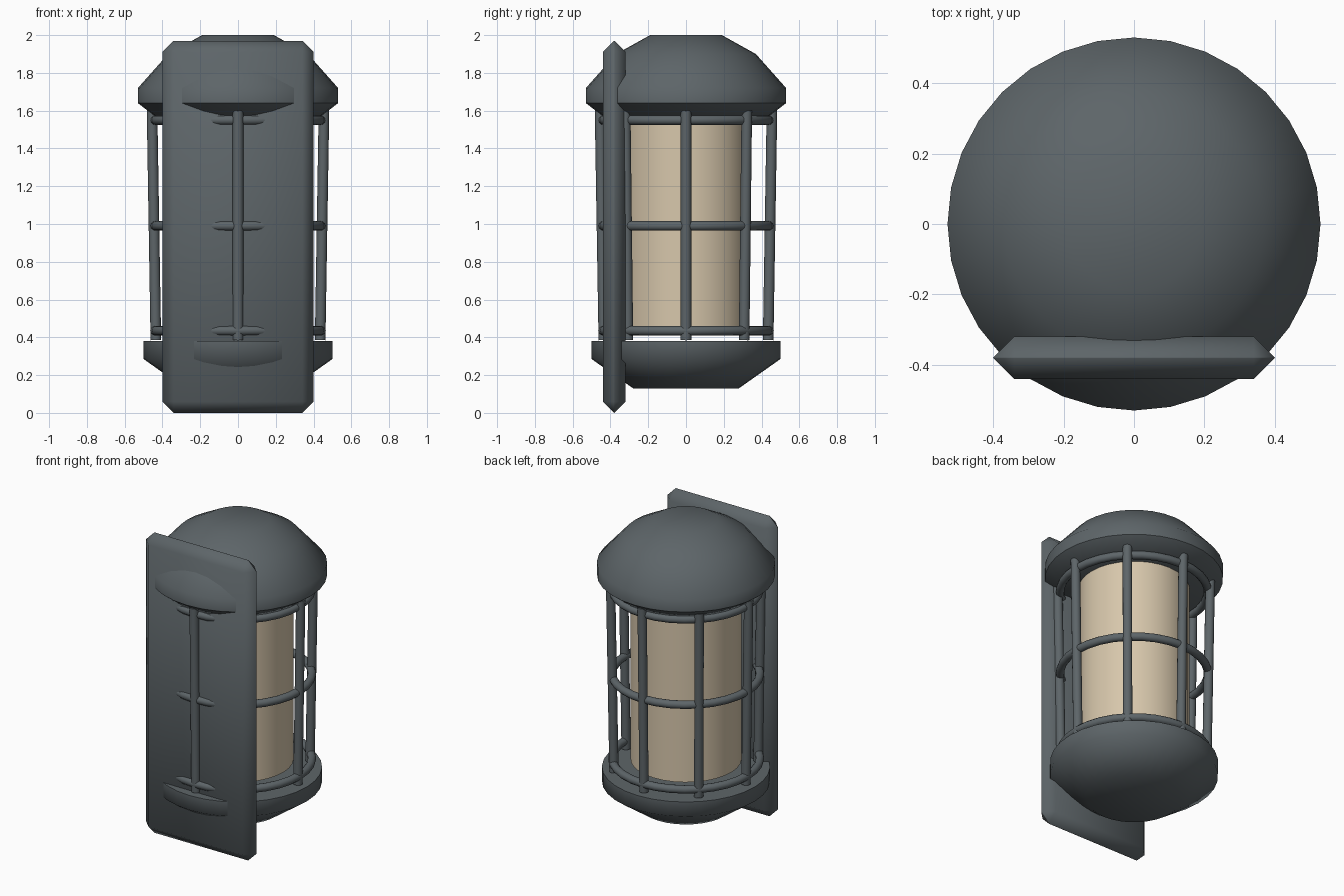
import bpy, bmesh, math
from mathutils import Vector

cube = bpy.data.objects.get("Cube")
if cube:
    bpy.data.objects.remove(cube, do_unlink=True)


def make_material(name, rgb):
    mat = bpy.data.materials.new(name)
    mat.use_nodes = True
    mat.diffuse_color = (*rgb, 1)
    mat.node_tree.nodes["Principled BSDF"].inputs["Base Color"].default_value = (*rgb, 1)
    return mat


metal = make_material("slate grey metal", (0.11, 0.13, 0.14))
glass = make_material("warm cream glass", (0.68, 0.57, 0.41))


def finish(obj, name, mat, angle=50):
    obj.name = name
    obj.data.name = name
    obj.data.materials.append(mat)
    bpy.ops.object.select_all(action='DESELECT')
    obj.select_set(True)
    bpy.context.view_layer.objects.active = obj
    bpy.ops.object.shade_smooth_by_angle(angle=math.radians(angle))
    return obj


def lathe(name, profile, mat, sides=32, angle=50):
    """Closed solid of revolution from (radius, height) pairs, bottom to top."""
    bm = bmesh.new()
    rings = []
    for r, z in profile:
        rings.append([bm.verts.new((r * math.cos(math.tau * i / sides),
                                    r * math.sin(math.tau * i / sides), z))
                      for i in range(sides)])
    for low, high in zip(rings, rings[1:]):
        for i in range(sides):
            j = (i + 1) % sides
            bm.faces.new((low[i], low[j], high[j], high[i]))
    bm.faces.new(rings[0][::-1])
    bm.faces.new(rings[-1])
    mesh = bpy.data.meshes.new(name)
    bm.to_mesh(mesh)
    bm.free()
    obj = bpy.data.objects.new(name, mesh)
    bpy.context.collection.objects.link(obj)
    return finish(obj, name, mat, angle)


def rod(name, start, end, radius, mat):
    start, end = Vector(start), Vector(end)
    axis = end - start
    bpy.ops.mesh.primitive_cylinder_add(vertices=16, radius=radius, depth=axis.length,
                                        location=(start + end) / 2)
    obj = bpy.context.object
    obj.rotation_euler = axis.to_track_quat('Z', 'Y').to_euler()
    return finish(obj, name, mat)


# Domed cap, base dish and the glowing cylinder
lathe("cap", [(0.44, 1.57), (0.53, 1.64), (0.53, 1.72), (0.37, 1.90), (0.19, 2.0)], metal)
lathe("base_dish", [(0.28, 0.13), (0.50, 0.285), (0.50, 0.38)], metal, angle=60)
lathe("glass_cylinder", [(0.33, 0.43), (0.33, 1.60)], glass)

# Cage hoops
for label, z in (("lower", 0.435), ("middle", 0.99), ("upper", 1.55)):
    bpy.ops.mesh.primitive_torus_add(major_radius=0.44, minor_radius=0.025,
                                     major_segments=32, minor_segments=12,
                                     location=(0, 0, z))
    finish(bpy.context.object, label + "_hoop", metal)

# Cage bars, leaning slightly outwards towards the cap
for i in range(8):
    a = math.tau * i / 8
    c, s = math.cos(a), math.sin(a)
    rod(f"cage_bar_{i + 1}", (0.435 * c, 0.435 * s, 0.385),
        (0.455 * c, 0.455 * s, 1.60), 0.028, metal)

# Mounting plate with edges chamfered to half its thickness
bpy.ops.mesh.primitive_cube_add(size=1, location=(0, -0.38, 0.985))
plate = bpy.context.object
plate.scale = (0.80, 0.12, 1.97)
bpy.ops.object.transform_apply(location=False, rotation=False, scale=True)
bevel = plate.modifiers.new("chamfer", 'BEVEL')
bevel.width = 0.0595
bevel.segments = 1
bpy.ops.object.modifier_apply(modifier=bevel.name)
finish(plate, "mounting_plate", metal, 60)
